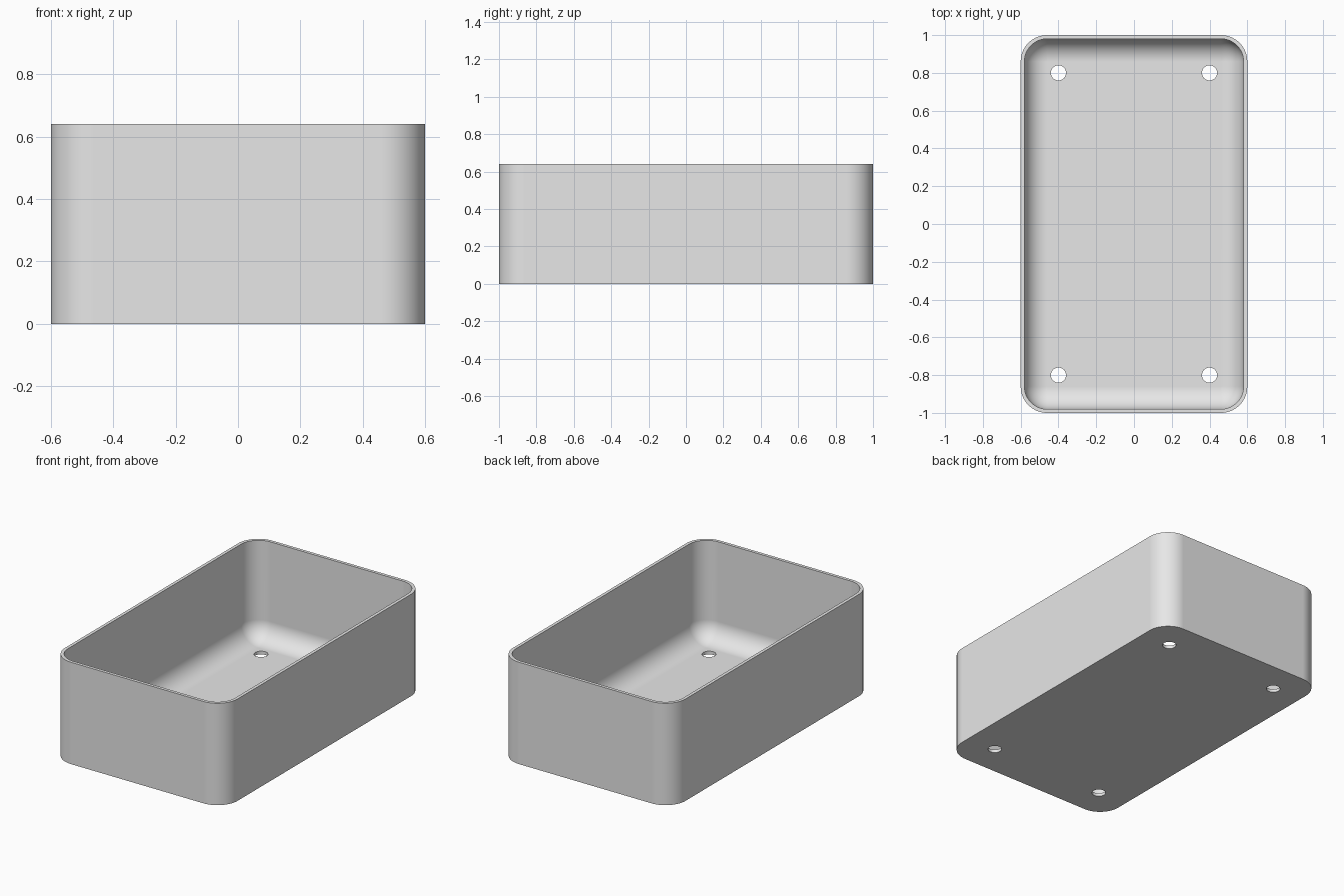
import bpy
import bmesh
from math import sin, cos, pi, radians

if "Cube" in bpy.data.objects:
    bpy.data.objects.remove(bpy.data.objects["Cube"], do_unlink=True)

CORNER_X, CORNER_Y = 0.46, 0.86     # shared centres of the rounded corners
OUTER, INNER = 0.14, 0.12           # corner radii outside and inside
HEIGHT, FLOOR = 0.64, 0.02
STEPS = 16

grey = bpy.data.materials.new("light_grey")
grey.use_nodes = True
colour = (0.8, 0.8, 0.8, 1)
grey.diffuse_color = colour
grey.node_tree.nodes["Principled BSDF"].inputs["Base Color"].default_value = colour


def ring(bm, radius, z):
    """Rounded rectangle of vertices, counter-clockwise."""
    verts = []
    for quarter, (sx, sy) in enumerate([(1, 1), (-1, 1), (-1, -1), (1, -1)]):
        for i in range(STEPS + 1):
            a = (quarter + i / STEPS) * pi / 2
            verts.append(bm.verts.new((sx * CORNER_X + radius * cos(a),
                                       sy * CORNER_Y + radius * sin(a), z)))
    return verts


def make_object(name, bm):
    mesh = bpy.data.meshes.new(name)
    bm.to_mesh(mesh)
    bm.free()
    obj = bpy.data.objects.new(name, mesh)
    bpy.context.collection.objects.link(obj)
    mesh.materials.append(grey)
    return obj


# Tray: outer wall, rim, inner wall and a rounded cove down to the floor
profile = [(OUTER, 0), (OUTER, HEIGHT), (INNER, HEIGHT)]
for i in range(STEPS + 1):
    a = i / STEPS * pi / 2
    profile.append((INNER * cos(a), FLOOR + INNER * (1 - sin(a))))

bm = bmesh.new()
rings = [ring(bm, r, z) for r, z in profile]
for low, high in zip(rings, rings[1:]):
    for i in range(len(low)):
        j = (i + 1) % len(low)
        bm.faces.new((low[i], low[j], high[j], high[i]))
bm.faces.new(rings[0][::-1])
bm.faces.new(rings[-1])
bmesh.ops.remove_doubles(bm, verts=bm.verts[:], dist=0.0005)
bmesh.ops.recalc_face_normals(bm, faces=bm.faces[:])
tray = make_object("tray", bm)

# Four screw holes through the floor
bm = bmesh.new()
for x in (-0.4, 0.4):
    for y in (-0.8, 0.8):
        made = bmesh.ops.create_cone(bm, cap_ends=True, segments=32,
                                     radius1=0.04, radius2=0.04, depth=0.1)
        bmesh.ops.translate(bm, verts=made["verts"], vec=(x, y, 0.01))
cutter = make_object("hole_cutter", bm)
cutter.hide_render = True

cut = tray.modifiers.new("screw_holes", "BOOLEAN")
cut.operation = "DIFFERENCE"
cut.solver = "EXACT"
cut.object = cutter
bpy.ops.object.select_all(action="DESELECT")
bpy.context.view_layer.objects.active = tray
tray.select_set(True)
bpy.ops.object.modifier_apply(modifier=cut.name)
bpy.data.objects.remove(cutter, do_unlink=True)

# Smooth corners and coves, crisp rim and hole edges
bpy.ops.object.shade_smooth_by_angle(angle=radians(30))
weighted = tray.modifiers.new("flat_walls", "WEIGHTED_NORMAL")
weighted.keep_sharp = True
